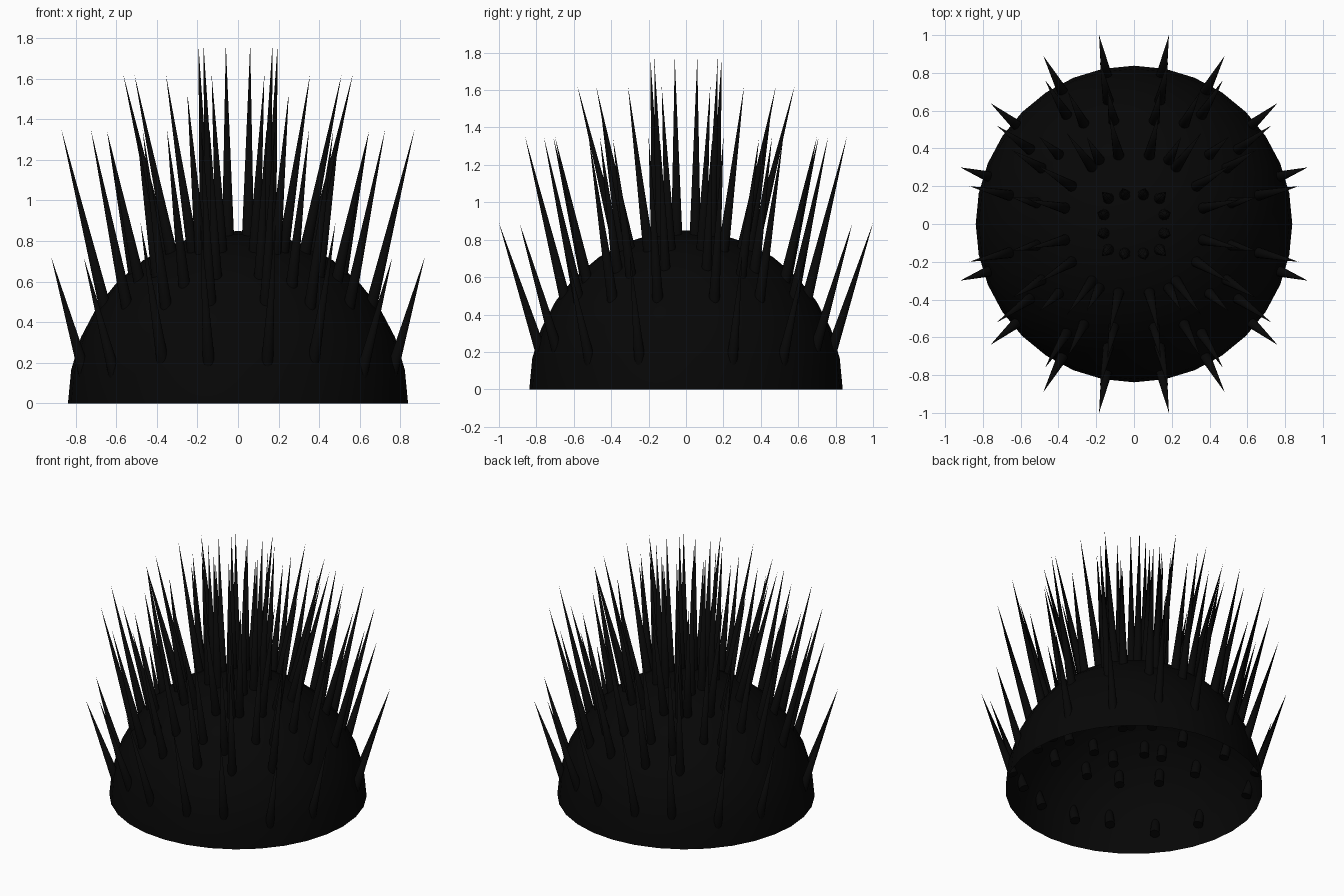
import bpy, bmesh, math
from mathutils import Vector

if "Cube" in bpy.data.objects:
    bpy.data.objects.remove(bpy.data.objects["Cube"])

R, H = 0.838, 0.85

black = bpy.data.materials.new("soft_black")
black.diffuse_color = (0.002, 0.002, 0.002, 1)
black.use_nodes = True
black.node_tree.nodes["Principled BSDF"].inputs["Base Color"].default_value = black.diffuse_color


def finish(bm, name, angle):
    mesh = bpy.data.meshes.new(name)
    bm.to_mesh(mesh)
    bm.free()
    mesh.materials.append(black)
    ob = bpy.data.objects.new(name, mesh)
    bpy.context.collection.objects.link(ob)
    bpy.ops.object.select_all(action='DESELECT')
    ob.select_set(True)
    bpy.context.view_layer.objects.active = ob
    bpy.ops.object.shade_smooth_by_angle(angle=math.radians(angle))
    return ob


# open half dome
bm = bmesh.new()
bmesh.ops.create_uvsphere(bm, u_segments=32, v_segments=16, radius=R)
bmesh.ops.delete(bm, geom=[v for v in bm.verts if v.co.z < -0.01], context='VERTS')
bmesh.ops.scale(bm, vec=(1, 1, H / R), verts=bm.verts)
finish(bm, "dome", 40)

# spike rings for one quadrant: name, list of (tip, ratio of entry point to tip radius)
rings = {
    "rim_spikes": [((0.185, 1.0, 0.89), .79), ((0.48, 0.89, 0.89), .79),
                   ((0.76, 0.64, 0.72), .82), ((0.92, 0.30, 0.72), .84)],
    "lower_spikes": [((0.18, 0.86, 1.35), .76), ((0.47, 0.76, 1.35), .76),
                     ((0.725, 0.52, 1.35), .76), ((0.87, 0.20, 1.35), .76)],
    "middle_spikes": [((0.14, 0.71, 1.35), .77), ((0.35, 0.70, 1.35), .76),
                      ((0.50, 0.46, 1.35), .80), ((0.645, 0.39, 1.34), .76),
                      ((0.645, 0.14, 1.34), .80), ((0.25, 0.46, 1.53), .74)],
    "upper_spikes": [((0.13, 0.58, 1.62), .63), ((0.355, 0.48, 1.62), .63),
                     ((0.51, 0.31, 1.62), .65), ((0.565, 0.13, 1.62), .65)],
    "crown_spikes": [((0.06, 0.19, 1.77), .82), ((0.17, 0.17, 1.77), .80),
                     ((0.195, 0.06, 1.77), .82)],
}


def add_spike(bm, tip, k):
    x, y = tip.x * k, tip.y * k
    entry = Vector((x, y, H * math.sqrt(1 - (x * x + y * y) / R ** 2)))
    axis = (tip - entry).normalized()
    base = entry - axis * 0.09          # root pokes through the shell
    length = (tip - base).length
    rot = axis.to_track_quat('Z', 'Y').to_matrix().to_4x4()
    rot.translation = (base + tip) / 2
    bmesh.ops.create_cone(bm, cap_ends=True, segments=16, radius1=0.032,
                          radius2=0, depth=length, matrix=rot)


# spikes mirrored into all four quadrants
for name, spikes in rings.items():
    bm = bmesh.new()
    for tip, k in spikes:
        for sx in (1, -1):
            for sy in (1, -1):
                add_spike(bm, Vector((tip[0] * sx, tip[1] * sy, tip[2])), k)
    finish(bm, name, 40)
